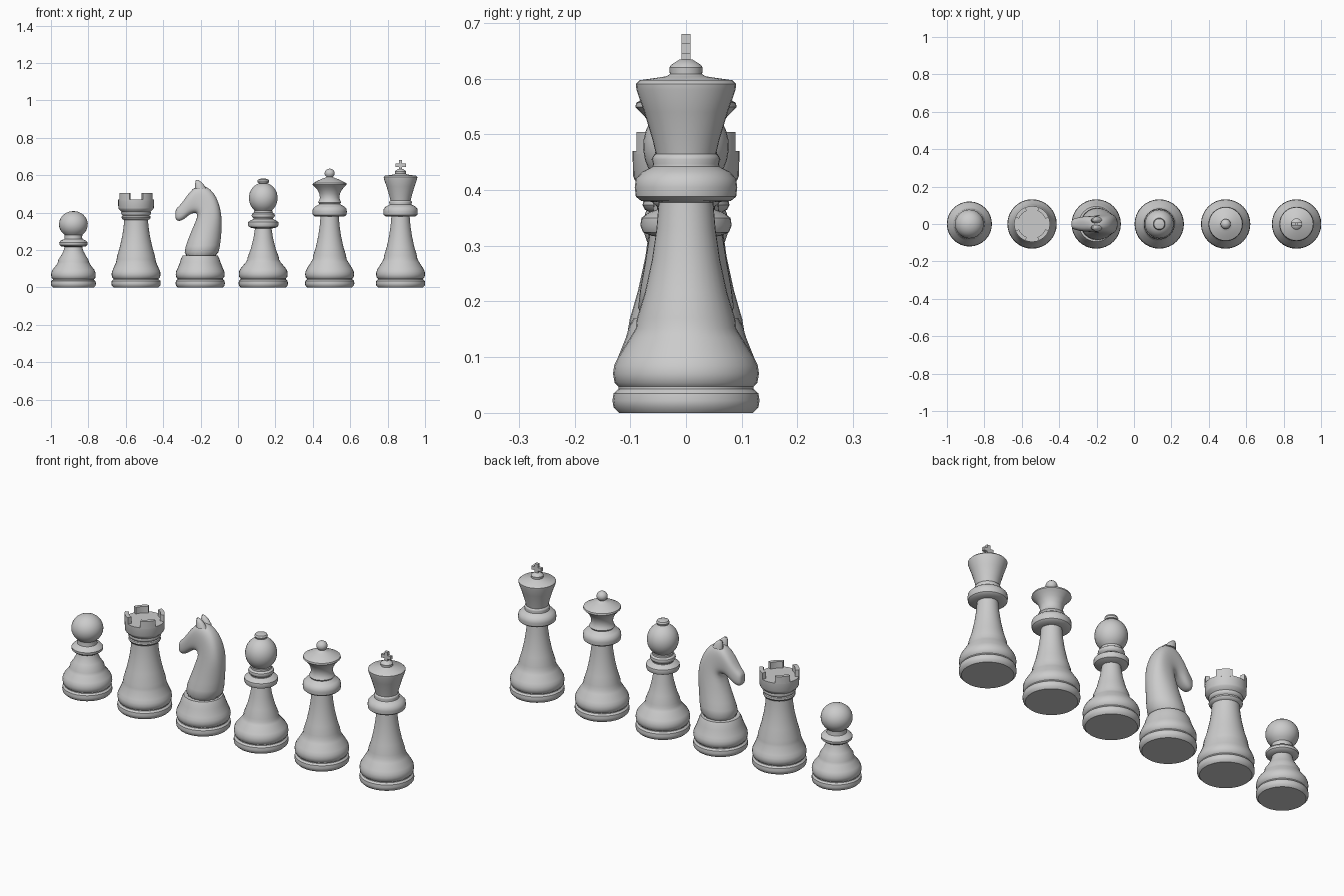
import bpy, bmesh, math
from mathutils import Vector

SEG = 32


def finish(name, bm, angle=38):
    bmesh.ops.recalc_face_normals(bm, faces=bm.faces)
    me = bpy.data.meshes.new(name)
    bm.to_mesh(me)
    bm.free()
    ob = bpy.data.objects.new(name, me)
    bpy.context.collection.objects.link(ob)
    bpy.ops.object.select_all(action='DESELECT')
    ob.select_set(True)
    bpy.context.view_layer.objects.active = ob
    bpy.ops.object.shade_smooth_by_angle(angle=math.radians(angle))
    return ob


def skin(bm, rings):
    # closed tube through rings of equal size, capped at both ends
    vs = [[bm.verts.new(p) for p in r] for r in rings]
    for a, b in zip(vs, vs[1:]):
        for i in range(len(a)):
            j = (i + 1) % len(a)
            bm.faces.new((a[i], a[j], b[j], b[i]))
    bm.faces.new(vs[0])
    bm.faces.new(vs[-1])


def lathe(name, x, profile):
    bm = bmesh.new()
    turn = [2 * math.pi * i / SEG for i in range(SEG)]
    skin(bm, [[(x + r * math.cos(a), r * math.sin(a), z) for a in turn] for r, z in profile])
    return finish(name, bm)


def ball(r, zc, rz, a0, a1, n=9):
    # arc of a spheroid, angles from -90 (bottom) to 90 (top)
    out = []
    for i in range(n):
        a = math.radians(a0 + (a1 - a0) * i / (n - 1))
        out.append((r * math.cos(a), zc + rz * math.sin(a)))
    return out


def box(bm, x, y, z, sx, sy, sz):
    vs = bmesh.ops.create_cube(bm, size=1)['verts']
    for v in vs:
        v.co = Vector((x + v.co.x * sx, y + v.co.y * sy, z + v.co.z * sz))


# shared turned foot
foot = [(.12, 0), (.13, .01), (.132, .022), (.13, .035), (.121, .043), (.121, .047),
        (.128, .054), (.131, .07), (.129, .085), (.122, .1)]

# pawn
lathe("pawn", -.88, [(r * .912, z * .95) for r, z in foot] +
      [(.09, .122), (.083, .135), (.081, .148), (.066, .17), (.053, .195), (.047, .217),
       (.066, .22), (.075, .228), (.076, .24), (.068, .25), (.048, .259), (.047, .265)]
      + ball(.077, .337, .071, -52, 87, 11))

# rook
RX = -.545
lathe("rook_body", RX, foot + [(.107, .135), (.104, .15), (.101, .168), (.086, .22), (.073, .28),
      (.066, .33), (.064, .36), (.074, .365), (.078, .373), (.076, .381), (.071, .384), (.078, .39),
      (.08, .397), (.078, .404), (.082, .408), (.092, .418), (.095, .425), (.096, .47)])
bm = bmesh.new()
for q in range(4):
    arc = [math.radians(q * 90 + 22 + 46 * i / 6) for i in range(7)]
    skin(bm, [[(RX + r * math.cos(a), r * math.sin(a), z)
               for r, z in ((.076, .465), (.096, .465), (.096, .504), (.076, .504))] for a in arc])
finish("rook_battlements", bm)

# knight base
KX = -.202
lathe("knight_base", KX, foot + [(.108, .135), (.102, .155), (.094, .17)])

# knight neck and head: sections as (front x, front z, back x, back z, half width)
cuts = [(-.297, .15, -.106, .15, .098), (-.283, .22, -.094, .225, .083),
        (-.255, .29, -.085, .31, .069), (-.228, .35, -.086, .38, .06),
        (-.215, .385, -.1, .45, .054), (-.225, .40, -.128, .508, .048),
        (-.248, .396, -.168, .542, .044), (-.27, .38, -.218, .552, .042),
        (-.29, .362, -.267, .502, .04), (-.315, .352, -.305, .442, .032),
        (-.331, .36, -.329, .425, .026), (-.335, .375, -.334, .41, .014)]
rings = []
for k, (fx, fz, bx, bz, w) in enumerate(cuts):
    p, q = Vector((fx, 0, fz)), Vector((bx, 0, bz))
    e = 1 if k < 3 else .75
    ring = []
    for i in range(20):
        a = 2 * math.pi * i / 20
        c, s = math.cos(a), math.sin(a)
        ring.append((p + q) / 2 + (q - p) / 2 * math.copysign(abs(c) ** e, c)
                    + Vector((0, w * math.copysign(abs(s) ** e, s), 0)))
    rings.append(ring)
bm = bmesh.new()
skin(bm, rings)
head = finish("knight_head", bm, 60)
head.modifiers.new("smooth", 'SUBSURF').levels = 1
head.modifiers["smooth"].render_levels = 1

# knight ears
bm = bmesh.new()
for s in (-1, 1):
    skin(bm, [[(x + r * 1.2 * math.cos(a), s * y + r * .8 * math.sin(a), z)
               for a in [math.pi * i / 5 for i in range(10)]]
              for x, y, z, r in ((-.2, .02, .53, .025), (-.208, .021, .555, .018),
                                 (-.217, .021, .573, .007))])
finish("knight_ears", bm, 60)

# bishop
lathe("bishop", .135, foot + [(.093, .135), (.085, .148), (.083, .163), (.067, .205), (.053, .26),
      (.044, .315), (.062, .318), (.077, .324), (.082, .336), (.08, .35), (.066, .36), (.052, .365),
      (.052, .37), (.06, .377), (.062, .385), (.06, .393), (.05, .4), (.05, .41)]
      + ball(.077, .478, .082, -54, 70, 11) +
      [(.02, .556), (.029, .559), (.032, .568), (.028, .577), (.015, .581)])

# stem and collar shared by queen and king
stem = foot + [(.1, .135), (.09, .152), (.088, .17), (.074, .215), (.061, .275), (.053, .33),
               (.049, .378), (.08, .38), (.09, .388), (.092, .405), (.09, .42), (.078, .433),
               (.06, .442)]

# queen
lathe("queen", .49, stem + [(.056, .447), (.062, .455), (.056, .465), (.052, .48), (.055, .5),
      (.066, .523), (.082, .54), (.091, .549), (.089, .557), (.065, .57), (.04, .581), (.02, .588)]
      + ball(.027, .61, .025, -50, 85, 8))

# king
QX = .869
lathe("king", QX, stem + [(.059, .447), (.061, .455), (.059, .461), (.054, .465), (.06, .49),
      (.075, .54), (.089, .58), (.09, .59), (.083, .597), (.035, .604), (.029, .608),
      (.03, .62), (.026, .625), (.012, .634)])
bm = bmesh.new()
box(bm, QX, 0, .655, .018, .016, .05)
box(bm, QX, 0, .654, .056, .016, .018)
finish("king_cross", bm)
